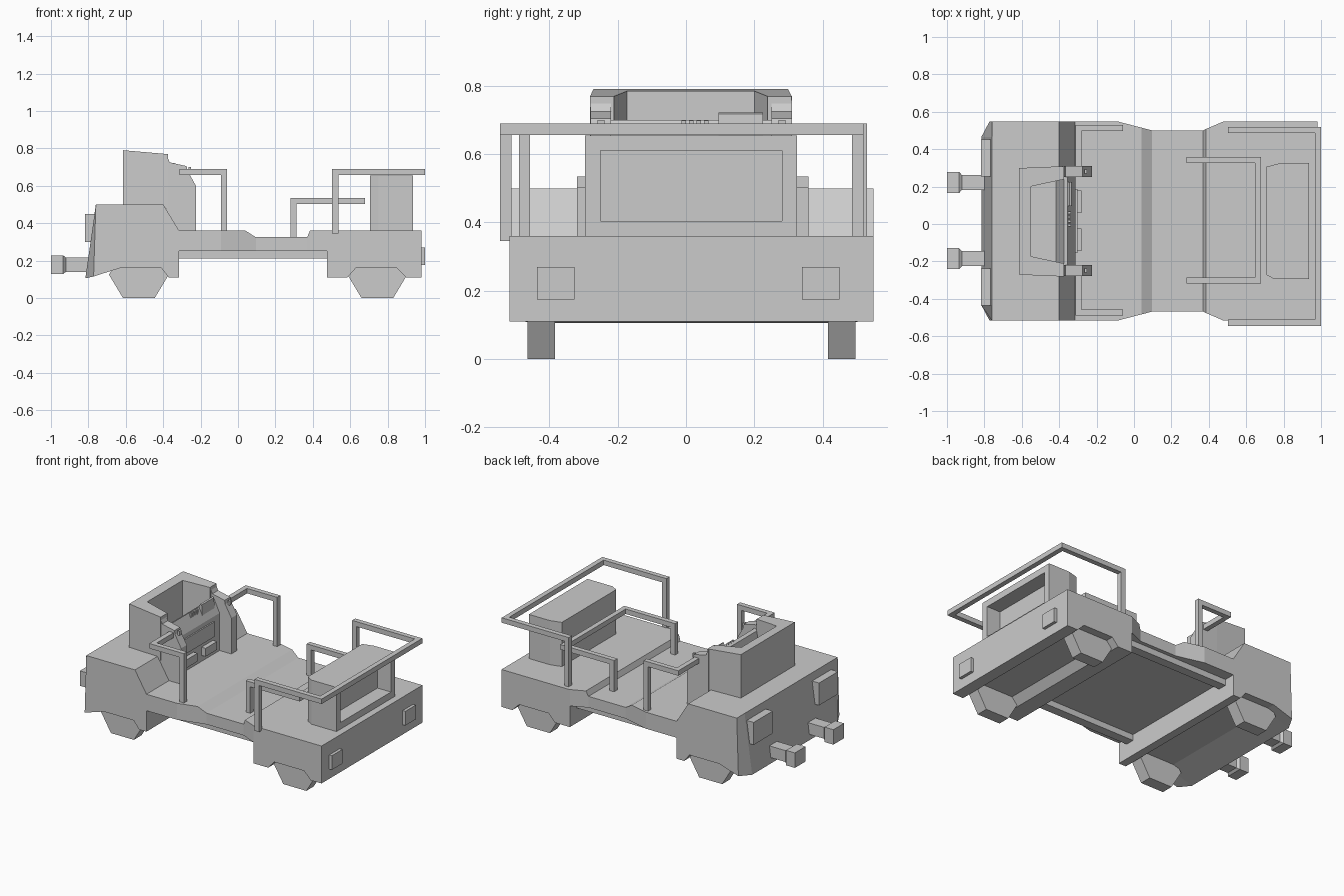
import bpy, bmesh
from mathutils import Vector

if "Cube" in bpy.data.objects:
    bpy.data.objects.remove(bpy.data.objects["Cube"])

CY = 0.016  # the body's centre line in y
grey = bpy.data.materials.new("light grey")
grey.diffuse_color = (0.6, 0.6, 0.6, 1)
grey.use_nodes = True
grey.node_tree.nodes["Principled BSDF"].inputs["Base Color"].default_value = grey.diffuse_color


def finish(name, bm):
    bmesh.ops.recalc_face_normals(bm, faces=bm.faces)
    me = bpy.data.meshes.new(name)
    bm.to_mesh(me)
    bm.free()
    me.materials.append(grey)
    ob = bpy.data.objects.new(name, me)
    bpy.context.collection.objects.link(ob)
    return ob


def loft_bm(rings):
    bm = bmesh.new()
    vs = [[bm.verts.new(p) for p in r] for r in rings]
    n = len(rings[0])
    for a, b in zip(vs, vs[1:]):
        for i in range(n):
            j = (i + 1) % n
            bm.faces.new((a[i], a[j], b[j], b[i]))
    bm.faces.new(vs[0][::-1])
    bm.faces.new(vs[-1])
    bmesh.ops.recalc_face_normals(bm, faces=bm.faces)
    return bm


def loft(name, rings):
    return finish(name, loft_bm(rings))


def side_profile(name, pts, y0, y1):
    return loft(name, [[(x, y, z) for x, z in pts] for y in (y0, y1)])


def box(name, x0, x1, y0, y1, z0, z1):
    return side_profile(name, [(x0, z0), (x1, z0), (x1, z1), (x0, z1)], y0, y1)


def rail(name, pts, r=0.0165):
    # square tube along axis-aligned points
    for i, (a, b) in enumerate(zip(pts, pts[1:])):
        lo = [min(p, q) - r for p, q in zip(a, b)]
        hi = [max(p, q) + r for p, q in zip(a, b)]
        box(f"{name}_{i}", lo[0], hi[0], lo[1], hi[1], lo[2], hi[2])


# front block with sloped nose, lower corner chamfers and wheel trough
rings = []
for y, nose in ((-.533, (-.772, .115)), (-.45, (-.816, .105)),
                (.45, (-.816, .105)), (.533, (-.772, .115))):
    prof = [(-.315, .11), (-.315, .36), (-.40, .50), (-.76, .50), nose,
            (-.63, .16), (-.41, .16), (-.37, .11)]
    rings.append([(x, CY + y, z) for x, z in prof])
loft("front_body", rings)

# middle deck, narrowed and stepped down
stations = [(-.33, .533, .36), (-.09, .533, .36), (.04, .499, .36), (.095, .485, .325),
            (.37, .485, .325), (.385, .492, .36), (.48, .533, .36)]
loft("middle_deck", [[(x, CY - w, .25), (x, CY + w, .25), (x, CY + w, z), (x, CY - w, z)]
                     for x, w, z in stations])

# rear block with wheel trough
side_profile("rear_body", [(.475, .11), (.475, .36), (.98, .36), (.98, .11), (.90, .11),
                           (.85, .16), (.63, .16), (.585, .11)], CY - .533, CY + .533)

# hexagonal wheels
for end, xc in (("front", -.53), ("rear", .745)):
    for side, s in (("left", 1), ("right", -1)):
        hexa = [(-.085, 0), (.085, 0), (.16, .125), (.1, .22), (-.1, .22), (-.16, .125)]
        side_profile(f"{end}_{side}_wheel", [(xc + x, z) for x, z in hexa],
                     CY + s * .40, CY + s * .48)

# open-backed hood box around the dash (U-shaped plan, sloping top)
half = [(-.615, .285), (-.375, .295), (-.375, .225), (-.55, .187)]
plan = half + [(x, -y) for x, y in reversed(half)]
loft("cowl", [[(x, CY + y - .002, .48) for x, y in plan],
              [(x, CY + y - .002, .79 - .087 * (x + .615)) for x, y in plan]])

for side, s in (("left", 1), ("right", -1)):
    # cheek beside the dash
    side_profile(f"{side}_cheek", [(-.385, .35), (-.385, .77), (-.365, .725), (-.275, .705),
                                   (-.27, .68), (-.225, .60), (-.225, .35)],
                 CY + s * .235, CY + s * .295)
    box(f"{side}_cheek_knob", -.265, -.25, CY + s * .255, CY + s * .275, .67, .70)
    # front hand rail
    y = .02 + s * .493
    rail(f"{side}_front_rail", [(-.297, .02 + s * .27, .673), (-.297, y, .673),
                                (-.074, y, .673), (-.074, y, .36)])
    # bumper horn
    yh = .0185 + s * .2035
    loft(f"{side}_bumper_horn",
         [[(x, yh - a, .178 - b), (x, yh + a, .178 - b), (x, yh + a, .178 + b), (x, yh - a, .178 + b)]
          for x, a, b in ((-1, .056, .05), (-.935, .056, .05), (-.92, .04, .038), (-.76, .04, .038))])
    # lights
    box(f"{side}_headlight", -.818, -.76, .008 + s * .245, .008 + s * .445, .30, .45)
    box(f"{side}_tail_light", .97, 1, .007 + s * .333, .007 + s * .443, .175, .27)
    # underside sill
    box(f"{side}_sill", -.32, .48, CY + s * .40, CY + s * .46, .21, .26)

# dashboard with screen, buttons and lower units
side_profile("dashboard", [(-.42, .48), (-.375, .69), (-.355, .70), (-.312, .61), (-.312, .35),
                           (-.38, .35)], CY - .24, CY + .24)
side_profile("dash_screen", [(-.36, .69), (-.345, .722), (-.335, .718), (-.33, .64)], .095, .225)
for i in range(4):
    y = -.013 + i * .022
    box(f"dash_button_{i}", -.36, -.338, y, y + .013, .67, .698)
for i, yc in enumerate((.12, -.085)):
    box(f"dash_unit_{i}", -.32, -.282, yc - .06, yc + .06, .40, .455)
box("dash_panel", -.32, -.303, CY - .17, CY + .17, .48, .58)

# middle and rear rails
rail("middle_rail", [(.297, .342, .325), (.297, .342, .518), (.663, .342, .518),
                     (.663, -.302, .518), (.297, -.302, .518), (.297, -.302, .325)])
rail("rear_rail", [(.52, .503, .362), (.52, .503, .673), (.983, .503, .673),
                   (.983, -.528, .673), (.52, -.528, .673), (.52, -.528, .362)])

# rear seat box with a recess in its back
plan = [(.705, -.27), (.75, -.295), (.935, -.295), (.935, .325), (.78, .325), (.705, .305)]
bm = loft_bm([[(x, y, z) for x, y in plan] for z in (.36, .655)])
bm.normal_update()
back = max(bm.faces, key=lambda f: f.normal.x)
bmesh.ops.inset_region(bm, faces=[back], thickness=.063)
inner = bmesh.ops.extrude_face_region(bm, geom=[back])
bmesh.ops.translate(bm, vec=Vector((-.1, 0, 0)),
                    verts=[v for v in inner["geom"] if isinstance(v, bmesh.types.BMVert)])
if back.is_valid:
    bmesh.ops.delete(bm, geom=[back], context='FACES_ONLY')
finish("rear_seat_box", bm)
